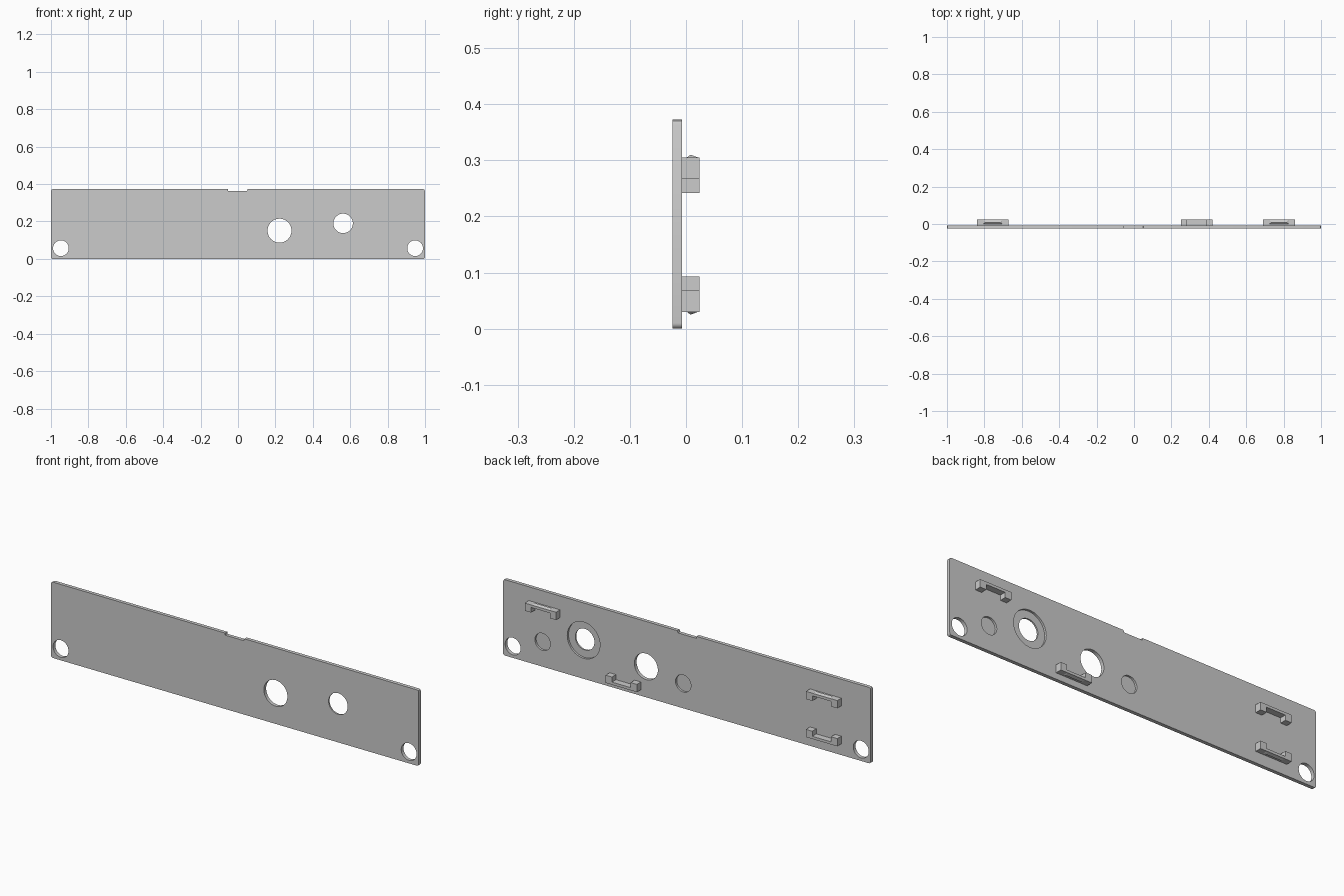
import bpy, bmesh
from math import sin, cos, pi, radians
from mathutils import Matrix

if "Cube" in bpy.data.objects:
    bpy.data.objects.remove(bpy.data.objects["Cube"])

FRONT, BACK, REAR = -0.0245, -0.007, 0.0245   # plate front, plate back, clip ends
H = 0.373


def finish(name, bm):
    bmesh.ops.recalc_face_normals(bm, faces=bm.faces[:])
    me = bpy.data.meshes.new(name)
    bm.to_mesh(me)
    bm.free()
    ob = bpy.data.objects.new(name, me)
    bpy.context.collection.objects.link(ob)
    return ob


def extrude_xz(name, pts, y0, y1):
    bm = bmesh.new()
    f = bm.faces.new([bm.verts.new((x, y0, z)) for x, z in pts])
    r = bmesh.ops.extrude_face_region(bm, geom=[f])
    vs = [v for v in r["geom"] if isinstance(v, bmesh.types.BMVert)]
    bmesh.ops.translate(bm, verts=vs, vec=(0, y1 - y0, 0))
    return finish(name, bm)


def corner(cx, cz, r, start, n):
    return [(cx + r * cos(start + i * pi / 2 / n), cz + r * sin(start + i * pi / 2 / n))
            for i in range(n + 1)]


# Panel outline: rounded corners and a shallow notch in the top edge
r = 0.01
outline = (corner(-1 + r, r, r, pi, 6) + corner(1 - r, r, r, 1.5 * pi, 6)
           + corner(1 - r, H - r, r, 0, 2)
           + [(0.052, H), (0.048, H - 0.01), (-0.053, H - 0.01), (-0.053, H)]
           + corner(-1 + r, H - r, r, pi / 2, 2))
panel = extrude_xz("panel", outline, FRONT, BACK)


# Round openings: (x, z, radius, start depth); blind recesses start inside the panel
THROUGH, BLIND = -0.1, -0.017
holes = [(-0.947, 0.057, 0.042, THROUGH), (0.947, 0.057, 0.042, THROUGH),
         (0.222, 0.151, 0.064, THROUGH), (0.562, 0.19, 0.052, THROUGH),
         (0.562, 0.19, 0.089, BLIND),
         (0.785, 0.122, 0.042, BLIND), (0.02, 0.122, 0.042, BLIND)]
for x, z, rad, y0 in holes:
    bm = bmesh.new()
    y1 = 0.1
    m = Matrix.Translation((x, (y0 + y1) / 2, z)) @ Matrix.Rotation(radians(90), 4, 'X')
    bmesh.ops.create_cone(bm, cap_ends=True, segments=48, radius1=rad, radius2=rad,
                          depth=y1 - y0, matrix=m)
    cutter = finish("hole_cutter", bm)
    cutter.hide_render = True
    mod = panel.modifiers.new("hole", 'BOOLEAN')
    mod.operation, mod.solver, mod.object = 'DIFFERENCE', 'EXACT', cutter
    bpy.context.view_layer.objects.active = panel
    bpy.ops.object.modifier_apply(modifier=mod.name)
    bpy.data.objects.remove(cutter)

bpy.ops.object.select_all(action='DESELECT')
panel.select_set(True)
bpy.context.view_layer.objects.active = panel
bpy.ops.object.shade_smooth_by_angle(angle=radians(30))


# Snap clip: a tongue with two end posts, and a barb on its outer side.
# s is +1 for upper clips (barb up) and -1 for lower clips (barb down)
def clip(name, x, z, s):
    w, post, tall, thick = 0.085, 0.034, 0.038, 0.013
    pts = [(-w, 0), (w, 0), (w, -tall), (w - post, -tall), (w - post, -thick),
           (-w + post, -thick), (-w + post, -tall), (-w, -tall)]
    extrude_xz(name, [(x + a, z + s * b) for a, b in pts], BACK - 0.001, REAR)
    bm = bmesh.new()
    for px, py, pz in [(-0.052, 0, -0.001), (0.052, 0, -0.001), (-0.052, REAR, -0.001),
                       (0.052, REAR, -0.001), (-0.04, 0.008, 0.005), (0.04, 0.008, 0.005)]:
        bm.verts.new((x + px, py, z + s * pz))
    bmesh.ops.convex_hull(bm, input=bm.verts[:])
    finish(name + "_barb", bm)


clip("upper_clip_right", 0.775, 0.305, 1)
clip("upper_clip_left", -0.755, 0.28, 1)
clip("lower_clip_middle", 0.335, 0.03, -1)
clip("lower_clip_left", -0.755, 0.055, -1)
